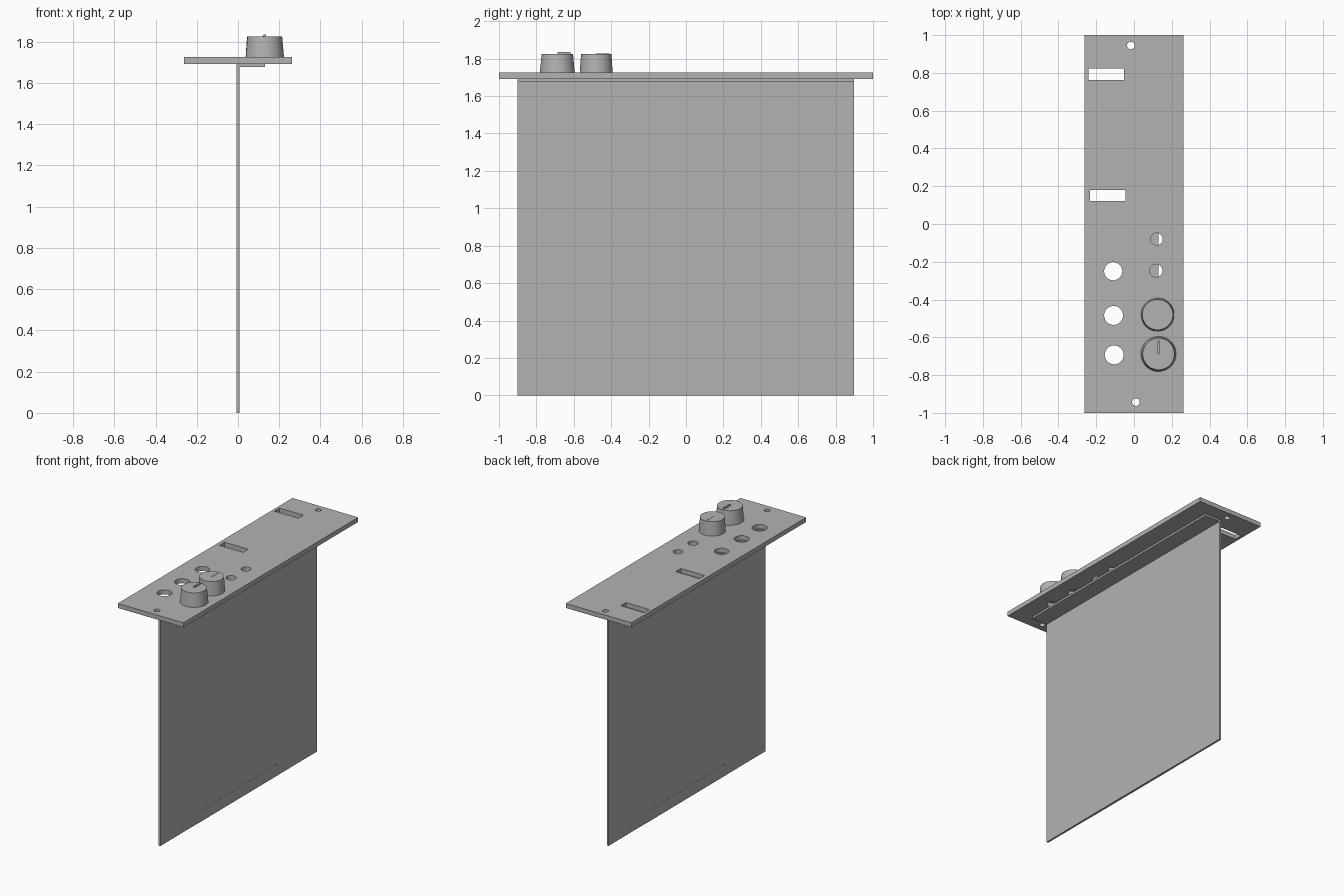
import bpy
import bmesh
from mathutils import Matrix, Vector

if "Cube" in bpy.data.objects:
    bpy.data.objects.remove(bpy.data.objects["Cube"], do_unlink=True)

grey = bpy.data.materials.new("plain grey")
grey.use_nodes = True
grey.diffuse_color = (0.45, 0.45, 0.45, 1)
grey.node_tree.nodes["Principled BSDF"].inputs["Base Color"].default_value = (0.45, 0.45, 0.45, 1)

PANEL_BOTTOM, PANEL_TOP = 1.692, 1.725
KNOB_TOP = 1.826


def add_box(bm, low, high):
    low, high = Vector(low), Vector(high)
    size = Matrix.Diagonal((*(high - low), 1))
    bmesh.ops.create_cube(bm, size=1, matrix=Matrix.Translation((low + high) / 2) @ size)


def add_cone(bm, x, y, z0, z1, r0, r1, sides=48):
    bmesh.ops.create_cone(bm, cap_ends=True, segments=sides, radius1=r0, radius2=r1,
                          depth=z1 - z0, matrix=Matrix.Translation((x, y, (z0 + z1) / 2)))


def finish(bm, name):
    mesh = bpy.data.meshes.new(name)
    bm.to_mesh(mesh)
    bm.free()
    mesh.materials.append(grey)
    obj = bpy.data.objects.new(name, mesh)
    bpy.context.collection.objects.link(obj)
    return obj


def activate(obj):
    bpy.ops.object.select_all(action="DESELECT")
    obj.select_set(True)
    bpy.context.view_layer.objects.active = obj


def box(name, low, high):
    bm = bmesh.new()
    add_box(bm, low, high)
    return finish(bm, name)


# Front plate
panel = box("face_panel", (-0.263, -1, PANEL_BOTTOM), (0.263, 1, PANEL_TOP))

# Openings: screw holes, lamp holes, jack holes and knob shaft holes (x, y, radius)
knobs = [("lower_knob", 0.13, -0.688, 0.093, 0.084, 0.01),
         ("upper_knob", 0.125, -0.48, 0.088, 0.081, 0.002)]
holes = [(-0.017, 0.945, 0.02), (0.01, -0.943, 0.02),
         (0.12, -0.08, 0.032), (0.117, -0.247, 0.034),
         (-0.11, -0.25, 0.048), (-0.108, -0.484, 0.05), (-0.105, -0.693, 0.05)]
holes += [(x, y, 0.04) for _, x, y, *_ in knobs]
slots = [(-0.147, 0.793), (-0.139, 0.151)]

cut = bmesh.new()
for x, y, radius in holes:
    add_cone(cut, x, y, PANEL_BOTTOM - 0.1, PANEL_TOP + 0.1, radius, radius)
for x, y in slots:
    add_box(cut, (x - 0.095, y - 0.03, PANEL_BOTTOM - 0.1), (x + 0.095, y + 0.03, PANEL_TOP + 0.1))
cutter = finish(cut, "panel_cutter")
cutter.hide_render = True

mod = panel.modifiers.new("openings", "BOOLEAN")
mod.operation, mod.solver, mod.object = "DIFFERENCE", "EXACT", cutter
activate(panel)
bpy.ops.object.modifier_apply(modifier=mod.name)
bpy.data.objects.remove(cutter, do_unlink=True)
bpy.ops.object.shade_smooth_by_angle()

# Circuit board with its folded flange and thin edge contact strip
box("circuit_board", (-0.007, -0.9, 0), (0.007, 0.897, PANEL_BOTTOM))
box("board_flange", (0.007, -0.9, 1.678), (0.13, 0.897, PANEL_BOTTOM))
box("edge_contact", (-0.008, -0.45, 0), (0.008, 0.45, 0.083))

# Tapered knobs with pointer ridges
for name, x, y, r0, r1, rise in knobs:
    bm = bmesh.new()
    add_cone(bm, x, y, PANEL_TOP, KNOB_TOP, r0, r1, 64)
    activate(finish(bm, name))
    bpy.ops.object.shade_smooth_by_angle()
    box(name + "_pointer", (x - 0.006, y, KNOB_TOP - 0.005), (x + 0.006, y + 0.07, KNOB_TOP + rise))
